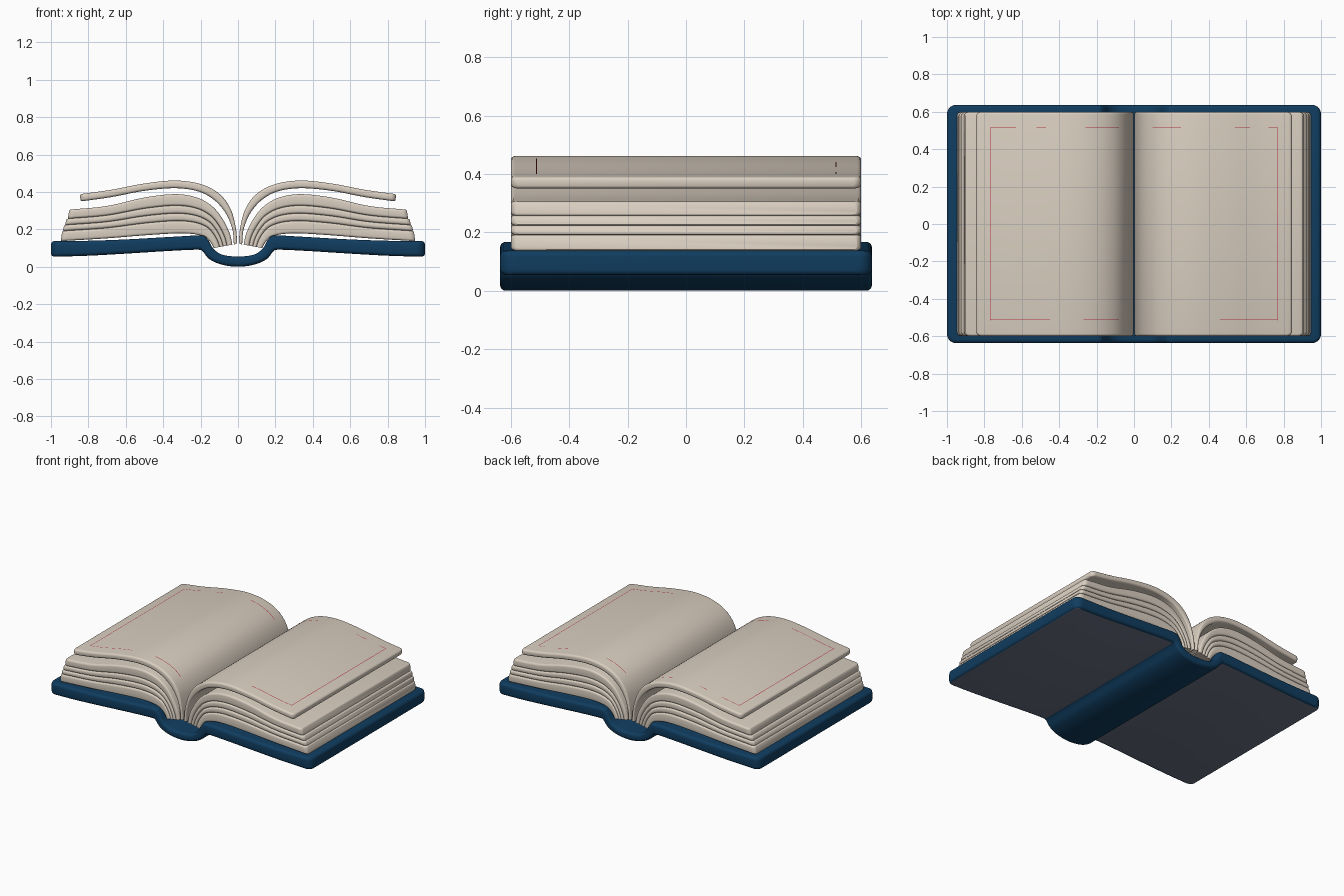
import bpy, bmesh, math
from mathutils import Vector

if "Cube" in bpy.data.objects:
    bpy.data.objects.remove(bpy.data.objects["Cube"])


def material(name, rgb):
    m = bpy.data.materials.new(name)
    m.diffuse_color = (*rgb, 1)
    m.use_nodes = True
    m.node_tree.nodes["Principled BSDF"].inputs["Base Color"].default_value = m.diffuse_color
    return m


NAVY = material("navy cover", (0.005, 0.046, 0.115))
PANEL = material("grey blue panel", (0.15, 0.17, 0.24))
PAPER = material("cream paper", (0.70, 0.62, 0.53))
RED = material("red border", (0.50, 0.035, 0.055))


def spline(pts, t):
    """Point on a Catmull-Rom curve through pts, t in 0..1."""
    p = [Vector(q) for q in pts]
    p = [2 * p[0] - p[1]] + p + [2 * p[-1] - p[-2]]
    n = len(pts) - 1
    i = min(int(t * n), n - 1)
    f = t * n - i
    a, b, c, d = p[i:i + 4]
    return 0.5 * (2 * b + (c - a) * f + (2 * a - 5 * b + 4 * c - d) * f * f
                  + (3 * b - a - 3 * c + d) * f ** 3)


def inset(d, r):
    """How far a rounded corner of radius r pulls in at distance d from the end."""
    return r - math.sqrt(max(r * r - (r - d) ** 2, 0)) if d < r else 0


def finish(bm, name, mats, mirror=False):
    bmesh.ops.recalc_face_normals(bm, faces=bm.faces)
    me = bpy.data.meshes.new(name)
    bm.to_mesh(me)
    bm.free()
    for m in mats:
        me.materials.append(m)
    ob = bpy.data.objects.new(name, me)
    bpy.context.collection.objects.link(ob)
    bpy.ops.object.select_all(action='DESELECT')
    ob.select_set(True)
    bpy.context.view_layer.objects.active = ob
    bpy.ops.object.shade_smooth_by_angle(angle=math.radians(40))
    if mirror:
        mod = ob.modifiers.new("mirror", 'MIRROR')
        mod.use_mirror_merge = False
    return ob


def loft(upper, lower, ts, half, plan_r, edge_r):
    """Sheet between two curves with rounded edges and rounded outer corners."""
    bm = bmesh.new()
    tip = max(upper[-1][0], lower[-1][0])
    rings = []
    for t in ts:
        u, l = spline(upper, t), spline(lower, t)
        mid, axis = (u + l) / 2, (u - l) / 2
        h = axis.length
        axis.normalize()
        d = max(tip - abs(mid.x), 0)
        r = min(edge_r, h * 0.9)
        w = half - inset(d, plan_r)
        h -= inset(d, r)
        r = min(r, h * 0.9)
        ring = []
        for q in range(4):
            sy, sh = [(1, 1), (-1, 1), (-1, -1), (1, -1)][q]
            for k in range(5):
                a = math.pi / 2 * (q + k / 4)
                y = sy * (w - r) + r * math.cos(a)
                p = mid + axis * (sh * (h - r) + r * math.sin(a))
                ring.append(bm.verts.new((p.x, y, p.y)))
        rings.append(ring)
    for A, B in zip(rings, rings[1:]):
        for i in range(len(A)):
            j = (i + 1) % len(A)
            bm.faces.new((A[i], A[j], B[j], B[i]))
    bm.faces.new(rings[0])
    bm.faces.new(rings[-1])
    return bm


# Cover: two boards and a rounded spine in one sweep
top = [(0, .055), (.08, .063), (.13, .095), (.165, .15), (.2, .167),
       (.35, .16), (.6, .146), (.8, .139), (1, .137)]
bot = [(0, 0), (.09, .012), (.155, .042), (.19, .083), (.22, .091),
       (.36, .085), (.6, .07), (.8, .059), (1, .053)]
full = lambda pts: [(-x, z) for x, z in reversed(pts[1:])] + pts
N = 120
bm = loft(full(top), full(bot), [(1 - math.cos(math.pi * i / N)) / 2 for i in range(N + 1)],
          0.637, 0.05, 0.02)
bm.normal_update()
bmesh.ops.recalc_face_normals(bm, faces=bm.faces)
for f in bm.faces:          # undersides of the boards
    c = f.calc_center_median()
    if f.normal.z < -0.9 and 0.2 < abs(c.x) < 0.985 and abs(c.y) < 0.62:
        f.material_index = 1
finish(bm, "cover", [NAVY, PANEL])

# Page block: four stacked layers blended between an outer and an inner curve
outer = [(.03, .118), (.045, .18), (.085, .26), (.14, .325), (.22, .37),
         (.335, .388), (.5, .37), (.7, .325), (.90, .305)]
inner = [(.13, .10), (.14, .12), (.155, .14), (.18, .16), (.24, .175),
         (.335, .178), (.5, .168), (.7, .152), (.945, .137)]
page_ts = [math.sin(math.pi / 2 * i / 60) for i in range(61)]


def blend(s, tip):
    pts = [tuple(Vector(a).lerp(Vector(b), s)) for a, b in zip(outer, inner)]
    pts[-1] = (tip, pts[-1][1])
    return pts


cuts = [0, .29, .49, .68, 1]
for i, tip in enumerate((.91, .925, .937, .948)):
    bm = loft(blend(cuts[i], tip - .008), blend(cuts[i + 1], tip), page_ts, 0.6, 0.03, 0.013)
    finish(bm, f"page_layer_{i + 1}", [PAPER], mirror=True)

# Loose open leaf on top of each side
leaf_top = [(.004, .125), (.012, .21), (.04, .31), (.10, .39), (.2, .442),
            (.335, .461), (.5, .445), (.68, .411), (.845, .388)]
leaf_bot = [(.022, .118), (.03, .2), (.065, .285), (.125, .355), (.21, .402),
            (.335, .42), (.5, .406), (.68, .372), (.842, .349)]
finish(loft(leaf_top, leaf_bot, page_ts, 0.6, 0.03, 0.014), "open_leaf", [PAPER], mirror=True)

# Thin broken red border lines lying on the open leaves
samples = [spline(leaf_top, i / 400) for i in range(401)]


def leaf_z(x):
    return min(samples, key=lambda p: abs(p.x - abs(x))).y + 0.0015


bm = bmesh.new()


def strip(x0, x1, y0, y1):
    n = max(1, round((x1 - x0) / 0.02))
    xs = [x0 + (x1 - x0) * i / n for i in range(n + 1)]
    rows = [[bm.verts.new((x, y, leaf_z(x))) for y in (y0, y1)] for x in xs]
    for a, b in zip(rows, rows[1:]):
        bm.faces.new((a[0], b[0], b[1], a[1]))


for s in (-1, 1):
    strip(s * .768 - .002, s * .768 + .002, -.515, .515)
for x0, x1 in ((-.77, -.63), (-.52, -.47), (-.26, -.08), (.10, .25), (.54, .62), (.72, .77)):
    strip(x0, x1, .512, .516)
for x0, x1 in ((-.77, -.45), (-.27, -.08), (.46, .77)):
    strip(x0, x1, -.514, -.510)
finish(bm, "page_border", [RED])
